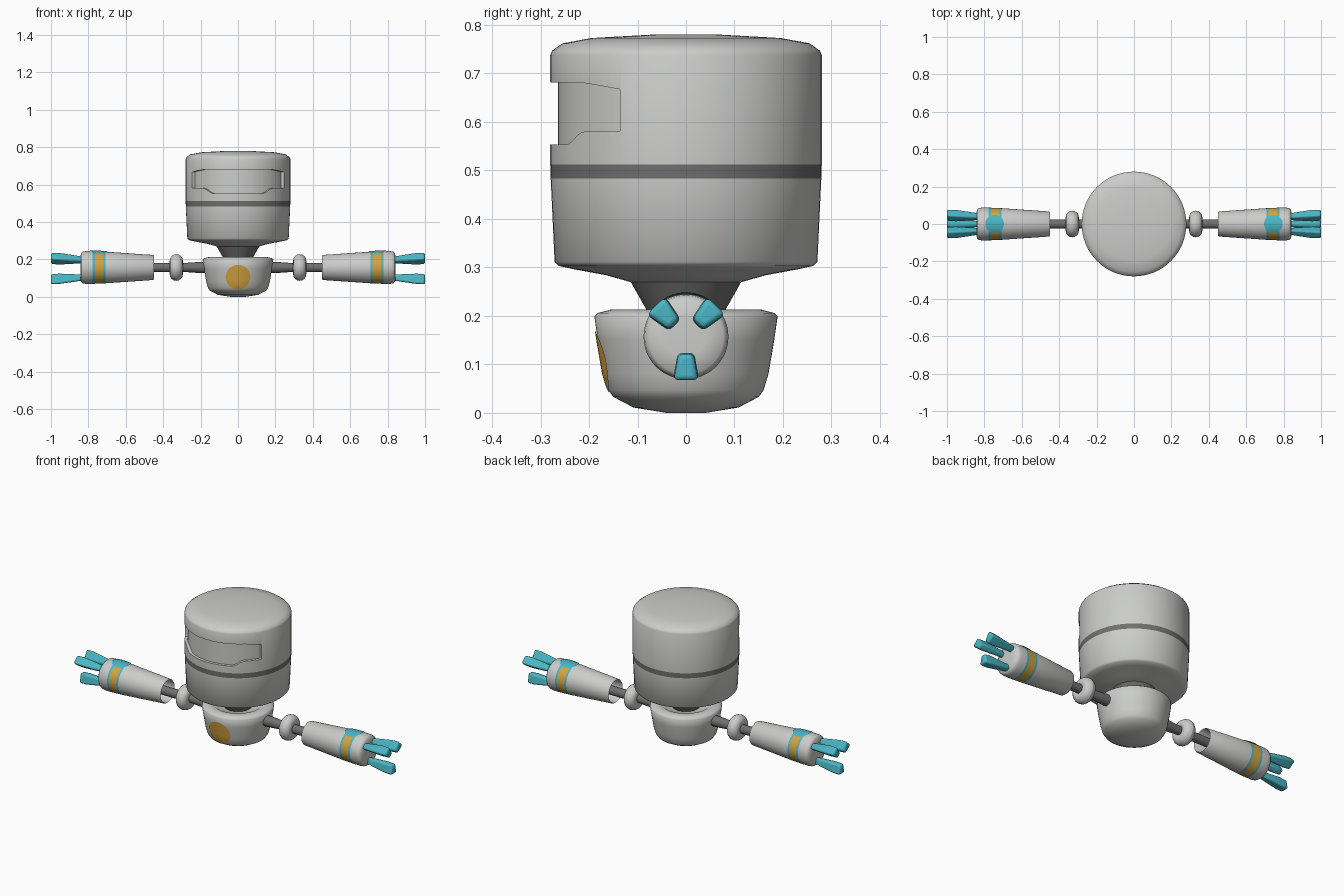
import bpy, bmesh, math

if "Cube" in bpy.data.objects:
    bpy.data.objects.remove(bpy.data.objects["Cube"])

ARM_Z = 0.157


def material(name, rgb):
    m = bpy.data.materials.new(name)
    m.diffuse_color = (*rgb, 1)
    m.use_nodes = True
    m.node_tree.nodes["Principled BSDF"].inputs["Base Color"].default_value = m.diffuse_color
    return m


GREY = material("light grey", (0.60, 0.61, 0.59))
DARK = material("dark grey", (0.16, 0.16, 0.16))
TEAL = material("teal", (0.07, 0.47, 0.56))
GOLD = material("gold", (0.66, 0.37, 0.05))


def finish(name, bm, mats, angle=60, mirror=False, bevel=0, smooth=True):
    bmesh.ops.recalc_face_normals(bm, faces=bm.faces)
    me = bpy.data.meshes.new(name)
    bm.to_mesh(me)
    bm.free()
    ob = bpy.data.objects.new(name, me)
    bpy.context.collection.objects.link(ob)
    for m in mats:
        me.materials.append(m)
    if bevel:
        b = ob.modifiers.new("round", 'BEVEL')
        b.width, b.segments = bevel, 3
    if mirror:
        ob.modifiers.new("mirror", 'MIRROR')
    if smooth:
        shade(ob, angle)
    return ob


def shade(ob, angle):
    bpy.ops.object.select_all(action='DESELECT')
    ob.select_set(True)
    bpy.context.view_layer.objects.active = ob
    bpy.ops.object.shade_smooth_by_angle(angle=math.radians(angle))


def lathe(name, profile, mats, along_x=False, segs=64, band=None, **kw):
    """Spin (radius, position) points round z, or round the arm axis."""
    bm = bmesh.new()
    rings = []
    for r, h in profile:
        ring = []
        for i in range(segs if r > 0 else 1):
            a = 2 * math.pi * i / segs
            u, v = r * math.cos(a), r * math.sin(a)
            ring.append(bm.verts.new((h, u, ARM_Z + v) if along_x else (u, v, h)))
        rings.append(ring)
    for k in range(len(rings) - 1):
        a, b = rings[k], rings[k + 1]
        mid = (profile[k][1] + profile[k + 1][1]) / 2
        for i in range(segs):
            quad = [a[i % len(a)], a[(i + 1) % segs % len(a)],
                    b[(i + 1) % segs % len(b)], b[i % len(b)]]
            f = bm.faces.new(list(dict.fromkeys(quad)))
            f.material_index = band(mid, profile[k][0]) if band else 0
    return finish(name, bm, mats, **kw)


def interp(pts, t):
    for (a, u), (b, v) in zip(pts, pts[1:]):
        if t <= b:
            return u + (v - u) * max(0, t - a) / (b - a)
    return pts[-1][1]


def decal(name, place, radius, mat, mirror=False):
    """Thin round plate that follows the surface given by place(u, v)."""
    bm = bmesh.new()
    n = 40
    rings = [[bm.verts.new(place(0, 0))]]
    for k in range(1, 6):
        r = radius * k / 5
        rings.append([bm.verts.new(place(r * math.cos(2 * math.pi * i / n),
                                         r * math.sin(2 * math.pi * i / n))) for i in range(n)])
    for a, b in zip(rings, rings[1:]):
        for i in range(n):
            j = (i + 1) % n
            bm.faces.new(list(dict.fromkeys([a[i % len(a)], b[i], b[j], a[j % len(a)]])))
    return finish(name, bm, [mat], mirror=mirror)


# Head with dark stripe
head = lathe("head", [(0, 0.268), (0.115, 0.27), (0.165, 0.284), (0.23, 0.296), (0.262, 0.303),
                      (0.271, 0.312), (0.279, 0.483), (0.28, 0.512), (0.28, 0.738), (0.276, 0.747),
                      (0.255, 0.762), (0.195, 0.773), (0.07, 0.78), (0, 0.78)],
             [GREY, DARK], band=lambda h, r: 1 if 0.483 < h < 0.512 else 0)

# Visor recess, cut by a curved block
TOP = [(0, 0.682), (42, 0.68), (52, 0.674), (61, 0.667)]
LOW = [(0, 0.553), (29, 0.553), (33, 0.56), (38, 0.576), (42, 0.581), (61, 0.581)]
bm = bmesh.new()
cols = []
for i in range(-30, 31):
    deg = 61 * i / 30
    s, c = math.sin(math.radians(deg)), math.cos(math.radians(deg))
    t, l = interp(TOP, abs(deg)), interp(LOW, abs(deg))
    cols.append([bm.verts.new((r * s, -r * c, z)) for r, z in
                 ((0.264, l), (0.264, t), (0.31, t), (0.31, l))])
for a, b in zip(cols, cols[1:]):
    for k in range(4):
        bm.faces.new((a[k], a[(k + 1) % 4], b[(k + 1) % 4], b[k]))
bm.faces.new(cols[0])
bm.faces.new(cols[-1])
cutter = finish("visor_cutter", bm, [GREY], smooth=False)
cutter.hide_render = True
cut = head.modifiers.new("visor", 'BOOLEAN')
cut.operation, cut.solver, cut.object = 'DIFFERENCE', 'EXACT', cutter
bpy.context.view_layer.objects.active = head
bpy.ops.object.modifier_apply(modifier="visor")
bpy.data.objects.remove(cutter)
shade(head, 60)

# Neck
lathe("neck", [(0, 0.17), (0.06, 0.17), (0.08, 0.21), (0.115, 0.272), (0, 0.272)], [DARK], angle=40)

# Body with a slightly dished top
BODY = [(0, 0), (0.04, 0.0), (0.108, 0.011), (0.15, 0.033), (0.16, 0.047), (0.17, 0.08),
        (0.182, 0.15), (0.189, 0.199), (0.182, 0.206), (0.155, 0.213), (0.13, 0.211),
        (0.11, 0.195), (0, 0.19)]
lathe("body", BODY, [GREY])

# Gold disc on the chest
R_OF_Z = [(z, r) for r, z in BODY[1:8]]


def on_chest(u, v):
    z = 0.105 + v
    r = interp(R_OF_Z, z) + 0.003
    return (u, -math.sqrt(r * r - u * u), z)


decal("chest_disc", on_chest, 0.066, GOLD)

# Arm rods and elbow rings
lathe("arm_rod", [(0, 0.12), (0.031, 0.12), (0.03, 0.2), (0.023, 0.3), (0.025, 0.37), (0.025, 0.62),
                  (0, 0.62)], [DARK], along_x=True, segs=24, mirror=True)
ring = [(0.038 + 0.033 * math.cos(2 * math.pi * i / 16),
         0.33 + 0.035 * math.sin(2 * math.pi * i / 16)) for i in range(17)]
lathe("elbow_ring", ring, [GREY], along_x=True, segs=40, mirror=True)

# Forearms, hollow at the elbow, with painted bands


def bands(x, r):
    if r < 0.075 or not 0.708 < x < 0.777:
        return 0
    return 1 if 0.72 < x < 0.765 else 2


lathe("forearm", [(0, 0.63), (0.058, 0.62), (0.06, 0.455), (0.064, 0.45), (0.067, 0.455),
                  (0.0845, 0.708), (0.085, 0.72), (0.087, 0.765), (0.0875, 0.777), (0.0875, 0.815),
                  (0.085, 0.83), (0.077, 0.84), (0.04, 0.843), (0, 0.843)],
      [GREY, GOLD, TEAL], along_x=True, segs=48, band=bands, mirror=True)


# Teal disc on top of each forearm
def on_forearm(u, v):
    r = interp([(0.7, 0.084), (0.765, 0.087), (0.8, 0.0875)], 0.745 + u) + 0.004
    a = v / r
    return (0.745 + u, r * math.sin(a), ARM_Z + r * math.cos(a))


decal("wrist_disc", on_forearm, 0.05, TEAL, mirror=True)

# Three flared fingers per hand: x, inner radius, outer radius, inner and outer half width
SECTIONS = [(0.82, 0.038, 0.068, 0.011, 0.017), (0.88, 0.036, 0.077, 0.014, 0.022),
            (0.955, 0.033, 0.088, 0.017, 0.027), (1.0, 0.036, 0.09, 0.015, 0.025)]
for name, deg in (("finger_back", 46), ("finger_front", 134), ("thumb", 270)):
    c, s = math.cos(math.radians(deg)), math.sin(math.radians(deg))
    bm = bmesh.new()
    loops = []
    for x, r0, r1, w0, w1 in SECTIONS:
        loops.append([bm.verts.new((x, r * c - w * s, ARM_Z + r * s + w * c))
                      for r, w in ((r0, -w0), (r1, -w1), (r1, w1), (r0, w0))])
    for a, b in zip(loops, loops[1:]):
        for k in range(4):
            bm.faces.new((a[k], a[(k + 1) % 4], b[(k + 1) % 4], b[k]))
    bm.faces.new(loops[0])
    bm.faces.new(loops[-1])
    finish(name, bm, [TEAL], mirror=True, bevel=0.01)
